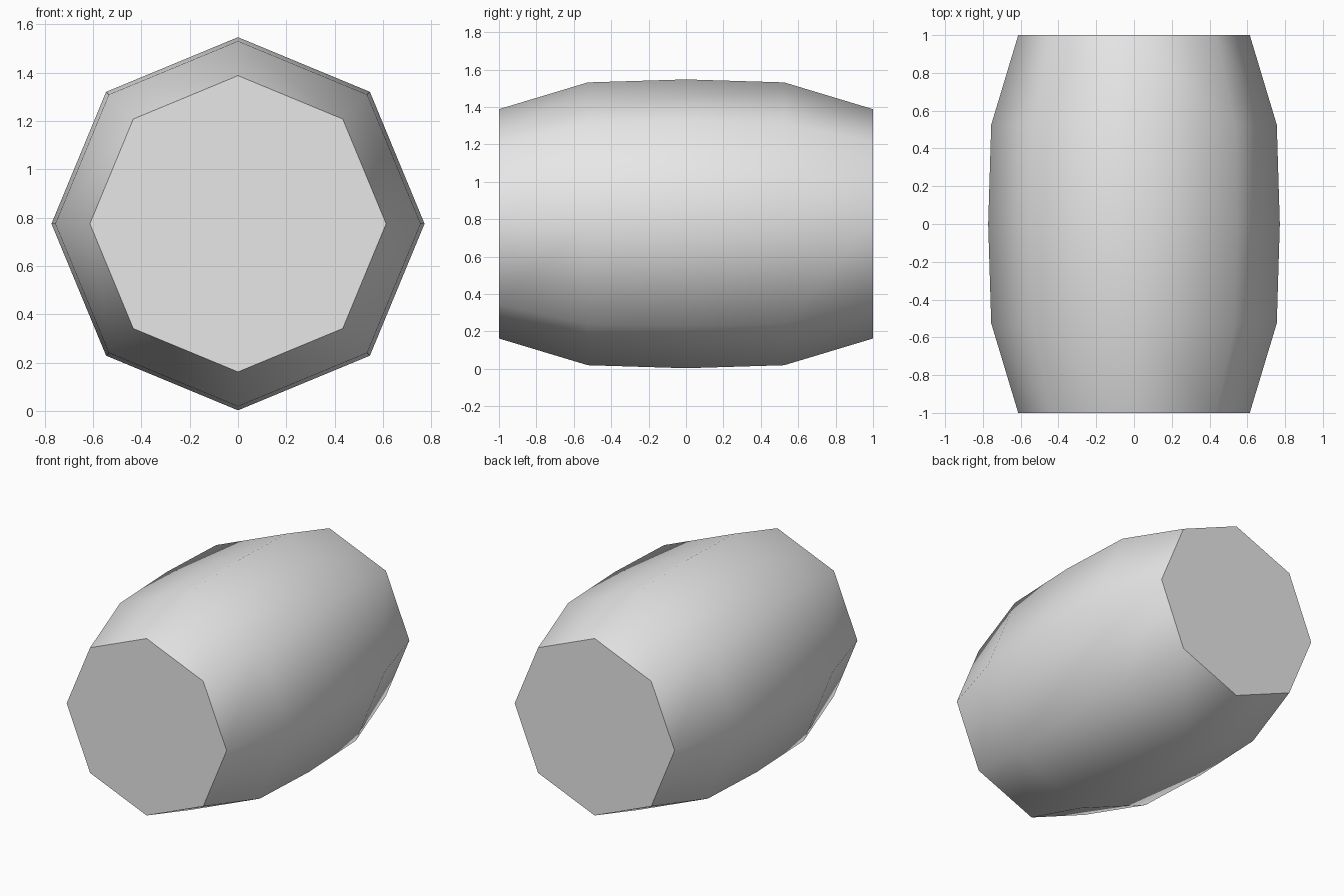
import bpy
import bmesh
from math import cos, sin, radians, tau

SIDES = 8
CENTRE_Z = 0.775
# Barrel profile: position along the axis and radius
PROFILE = [(-1.0, 0.613), (-0.525, 0.756), (0.0, 0.772), (0.525, 0.756), (1.0, 0.613)]

cube = bpy.data.objects.get("Cube")
if cube:
    bpy.data.objects.remove(cube, do_unlink=True)


def make_material(name, colour):
    mat = bpy.data.materials.new(name)
    mat.use_nodes = True
    mat.diffuse_color = colour
    mat.node_tree.nodes["Principled BSDF"].inputs["Base Color"].default_value = colour
    return mat


# Barrel lying along y: rings of eight corners, bridged and capped
bm = bmesh.new()
rings = []
for y, radius in PROFILE:
    angles = [tau * i / SIDES for i in range(SIDES)]
    rings.append([bm.verts.new((radius * cos(a), y, CENTRE_Z + radius * sin(a))) for a in angles])

for ring, following in zip(rings, rings[1:]):
    for i in range(SIDES):
        j = (i + 1) % SIDES
        bm.faces.new((ring[i], ring[j], following[j], following[i]))

# Flat end caps
bm.faces.new(rings[0])
bm.faces.new(rings[-1])
bmesh.ops.recalc_face_normals(bm, faces=bm.faces[:])

mesh = bpy.data.meshes.new("barrel")
bm.to_mesh(mesh)
bm.free()
mesh.materials.append(make_material("light grey", (0.8, 0.8, 0.8, 1.0)))

barrel = bpy.data.objects.new("barrel", mesh)
bpy.context.collection.objects.link(barrel)

# Smooth staves with crisp rims
bpy.ops.object.select_all(action="DESELECT")
barrel.select_set(True)
bpy.context.view_layer.objects.active = barrel
bpy.ops.object.shade_smooth_by_angle(angle=radians(60))
